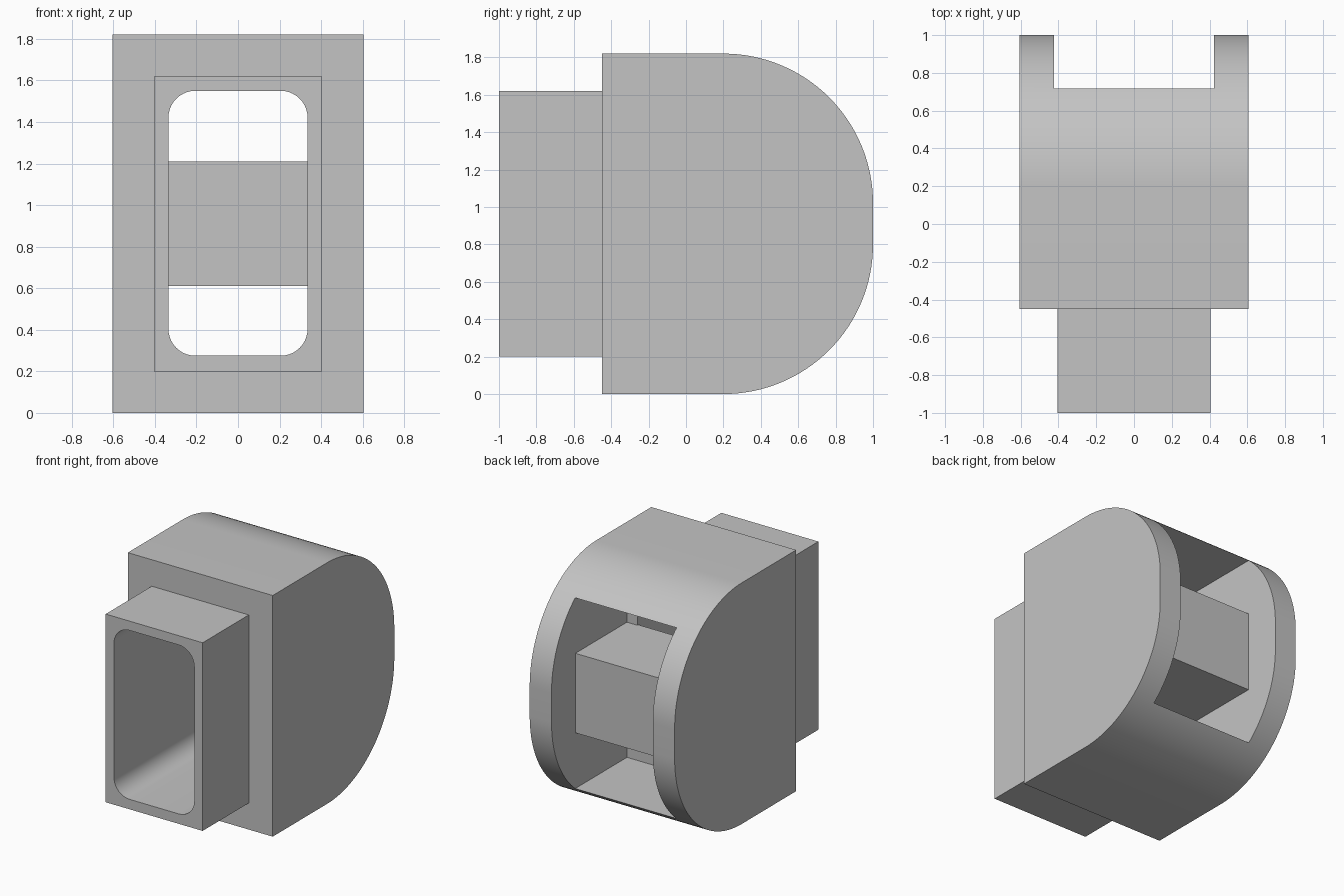
import bpy, bmesh, math

cube = bpy.data.objects.get("Cube")
if cube:
    bpy.data.objects.remove(cube, do_unlink=True)

grey = bpy.data.materials.new("plain grey")
grey.use_nodes = True
grey.diffuse_color = (0.55, 0.55, 0.55, 1)
grey.node_tree.nodes["Principled BSDF"].inputs["Base Color"].default_value = grey.diffuse_color


def arc(cx, cz, r, start, steps):
    """Quarter circle, counter-clockwise from the start angle in degrees."""
    return [(cx + r * math.cos(a), cz + r * math.sin(a))
            for a in (math.radians(start + 90 * i / steps) for i in range(steps + 1))]


def prism(name, profile, axis, lo, hi):
    """Extrude a 2D profile along x (profile in y, z) or y (profile in x, z)."""
    place = (lambda p: (lo, p[0], p[1])) if axis == "x" else (lambda p: (p[0], lo, p[1]))
    bm = bmesh.new()
    face = bm.faces.new([bm.verts.new(place(p)) for p in profile])
    grown = bmesh.ops.extrude_face_region(bm, geom=[face])["geom"]
    shift = (hi - lo, 0, 0) if axis == "x" else (0, hi - lo, 0)
    bmesh.ops.translate(bm, vec=shift, verts=[v for v in grown if isinstance(v, bmesh.types.BMVert)])
    bmesh.ops.recalc_face_normals(bm, faces=bm.faces)
    mesh = bpy.data.meshes.new(name)
    bm.to_mesh(mesh)
    bm.free()
    mesh.materials.append(grey)
    obj = bpy.data.objects.new(name, mesh)
    bpy.context.collection.objects.link(obj)
    return obj


def box(name, half_x, y0, y1, z0, z1):
    return prism(name, [(-half_x, z0), (half_x, z0), (half_x, z1), (-half_x, z1)], "y", y0, y1)


def combine(target, tool, operation):
    """Apply a boolean and discard the tool."""
    mod = target.modifiers.new(operation, "BOOLEAN")
    mod.operation, mod.solver, mod.object = operation, "EXACT", tool
    bpy.context.view_layer.objects.active = target
    bpy.ops.object.modifier_apply(modifier=mod.name)
    bpy.data.objects.remove(tool, do_unlink=True)


# Housing with a rounded back
R, TOP = 0.8, 1.82
side = ([(-0.45, 0)] + arc(1 - R, R, R, -90, 32)
        + arc(1 - R, TOP - R, R, 0, 32) + [(-0.45, TOP)])
housing = prism("housing", side, "x", -0.605, 0.605)

# Rectangular neck at the front
combine(housing, box("neck", 0.405, -1, -0.4, 0.2, 1.62), "UNION")

# Open pocket at the back
combine(housing, box("pocket_cutter", 0.423, 0.1, 1.2, 0.19, 1.63), "DIFFERENCE")

# Rounded passage from the neck to the pocket
W, LOW, HIGH, r = 0.335, 0.275, 1.55, 0.13
passage = (arc(W - r, LOW + r, r, -90, 10) + arc(W - r, HIGH - r, r, 0, 10)
           + arc(r - W, HIGH - r, r, 90, 10) + arc(r - W, LOW + r, r, 180, 10))
combine(housing, prism("passage_cutter", passage, "y", -1.2, 0.3), "DIFFERENCE")

# Cross block bridging the pocket
combine(housing, box("cross_block", 0.5, 0.09, 0.715, 0.61, 1.21), "UNION")

# Smooth the curves, keep the edges sharp
bpy.ops.object.select_all(action="DESELECT")
housing.select_set(True)
bpy.context.view_layer.objects.active = housing
bpy.ops.object.shade_smooth_by_angle(angle=math.radians(20))
